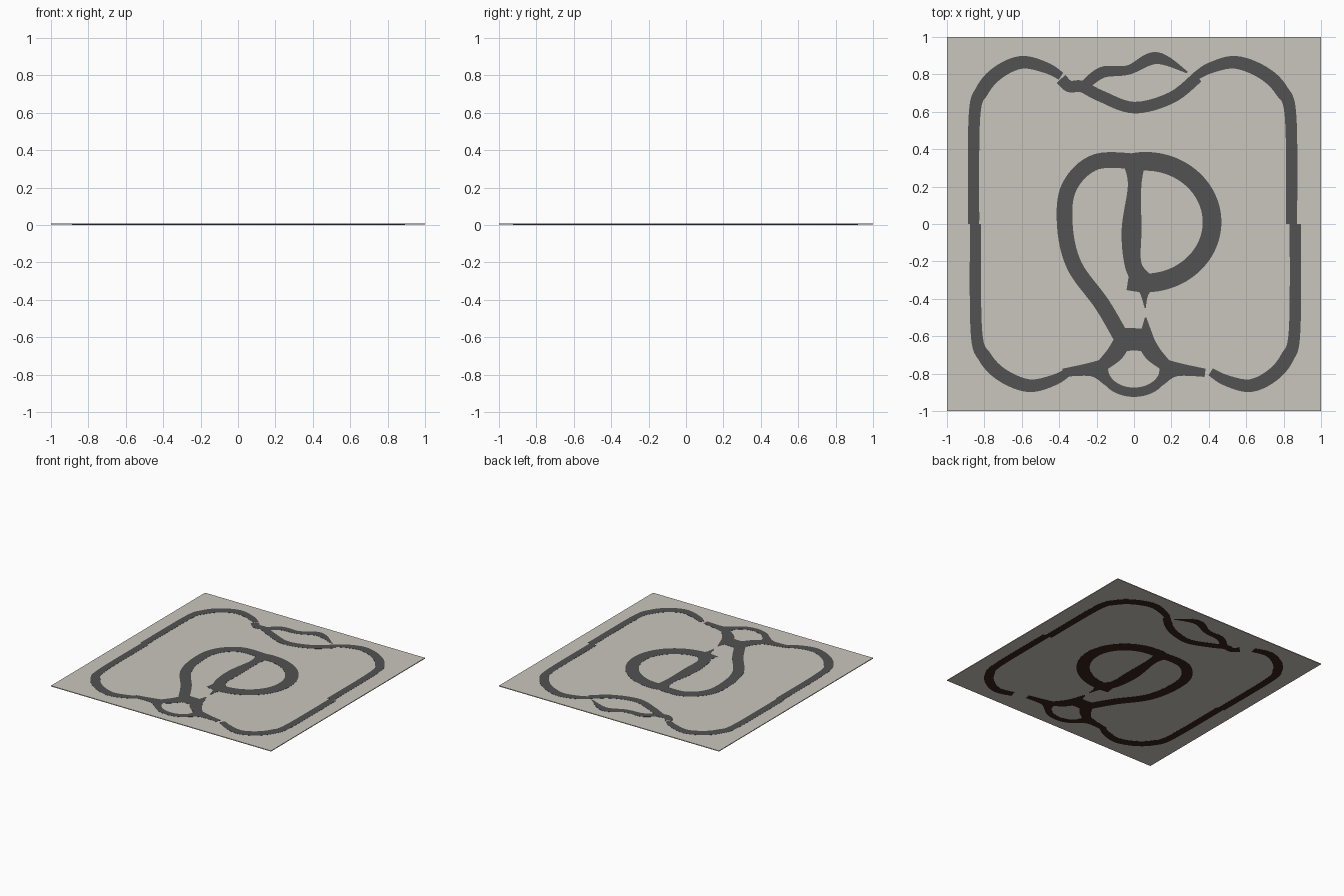
import bpy, bmesh, math
from mathutils import Vector

if "Cube" in bpy.data.objects:
    bpy.data.objects.remove(bpy.data.objects["Cube"])


def material(name, rgb):
    m = bpy.data.materials.new(name)
    m.diffuse_color = (*rgb, 1)
    m.use_nodes = True
    m.node_tree.nodes["Principled BSDF"].inputs["Base Color"].default_value = m.diffuse_color
    return m


PALE = material("pale stone", (0.59, 0.565, 0.51))
DARK = material("charcoal", (0.084, 0.084, 0.084))
BLACK = material("brown black", (0.04, 0.016, 0.011))


def finish(bm, name, mat):
    bmesh.ops.recalc_face_normals(bm, faces=bm.faces)
    me = bpy.data.meshes.new(name)
    bm.to_mesh(me)
    bm.free()
    me.materials.append(mat)
    ob = bpy.data.objects.new(name, me)
    bpy.context.collection.objects.link(ob)


def smooth(pts, steps=8):
    """Smooth path through (x, y, half width) points."""
    p = [Vector(q) for q in pts]
    get = lambda i: p[max(0, min(len(p) - 1, i))]
    out = []
    for i in range(len(p) - 1):
        a, b, c, d = (get(i + k) for k in (-1, 0, 1, 2))
        for s in range(steps):
            t = s / steps
            out.append((2 * b + (c - a) * t + (2 * a - 5 * b + 4 * c - d) * t * t
                        + (3 * b - a - 3 * c + d) * t ** 3) / 2)
    return out + [p[-1]]


def ribbon(name, pts, z0, z1, mat):
    """Flat band of varying width swept along a path."""
    path = smooth(pts)
    bm = bmesh.new()
    rings = []
    for i, q in enumerate(path):
        t = (path[min(i + 1, len(path) - 1)] - path[max(i - 1, 0)]).xy.normalized()
        side = Vector((-t.y, t.x)) * max(q.z, 0.001)
        l, r = q.xy + side, q.xy - side
        rings.append([bm.verts.new((*v, z)) for v, z in ((l, z0), (r, z0), (r, z1), (l, z1))])
    for u, v in zip(rings, rings[1:]):
        for k in range(4):
            bm.faces.new((u[k], u[(k + 1) % 4], v[(k + 1) % 4], v[k]))
    bm.faces.new(rings[0])
    bm.faces.new(rings[-1])
    finish(bm, name, mat)


def band(name, pts, width=None, under=None):
    """Inlaid band seen on the top and on the underside."""
    wide = lambda ps: [(*p, width) if width else p for p in ps]
    ribbon(name + "_top", wide(pts), 0.004, 0.008, DARK)
    ribbon(name + "_underside", wide(under or pts), 0.0, 0.004, BLACK)


def ellipse(cx, cy, rx, ry, start, end, n=16):
    angles = [math.radians(start + (end - start) * i / n) for i in range(n + 1)]
    return [(cx + rx * math.cos(a), cy + ry * math.sin(a)) for a in angles]


# base plate
bm = bmesh.new()
bmesh.ops.create_cube(bm, size=1)
for v in bm.verts:
    v.co = (v.co.x * 2, v.co.y * 2, 0.004 + v.co.z * 0.006)
finish(bm, "base_plate", PALE)

# border: one quarter, mirrored to four corners with the crest shifted inward
QUARTER = [(.857, 0, .03), (.853, .57, .031), (.81, .715, .036), (.725, .81, .036),
           (.6, .864, .034), (.47, .835, .029), (.39, .79, .022)]
for name, sx, sy, shift in (("back_left", -1, 1, 0), ("back_right", 1, 1, .06),
                            ("front_left", -1, -1, .04), ("front_right", 1, -1, -.02)):
    pts = [(sx * (x - shift * min(1, .25 + (.857 - x) * 2.8)), sy * y, w) for x, y, w in QUARTER]
    # the underside breaks off early at two corners
    band("border_" + name, pts, under=pts[:-1] if shift <= 0 else pts)

# eye at the back: lower and upper edge
band("back_eye_lower", [(.34, .785), (.2, .675), (.0, .622), (-.18, .685), (-.28, .735),
                        (-.345, .735), (-.39, .775)], .031)
band("back_eye_upper", [(-.27, .735, .026), (-.17, .81, .03), (-.03, .823, .025),
                        (.12, .887, .032), (.285, .81, .005)])

# eye at the front, with flares to the border and up into the neck
band("front_eye_ring", ellipse(0, -.775, .163, .124, 0, 360), .025)
for name, s in (("left", -1), ("right", 1)):
    band("front_flare_" + name, [(s * .14, -.785, .08), (s * .23, -.777, .037),
                                 (s * .38, -.795, .022)])
    band("neck_flare_" + name, [(s * .06, -.62, .045), (s * .10, -.69, .045),
                                (s * .18, -.765, .03)])
band("neck", [(.005, -.557, .055), (0, -.67, .12)])
band("neck_tip", [(.062, -.5, .004), (.066, -.61, .04)])

# central figure: left arm, right bowl, middle stem and its tail
band("left_arm", [(-.06, -.62), (-.17, -.43), (-.32, -.22), (-.37, 0), (-.345, .2),
                  (-.2, .333), (.05, .33)], .042)
band("right_bowl", ellipse(.06, .01, .357, .325, 105, -105), .05)
band("middle_stem", [(.003, .31, .055), (.003, .2, .036), (-.013, -.03, .053),
                     (-.004, -.22, .045), (.06, -.32, .055)])
band("stem_tail", [(.06, -.32, .06), (.056, -.38, .02), (.06, -.45, .003)])
